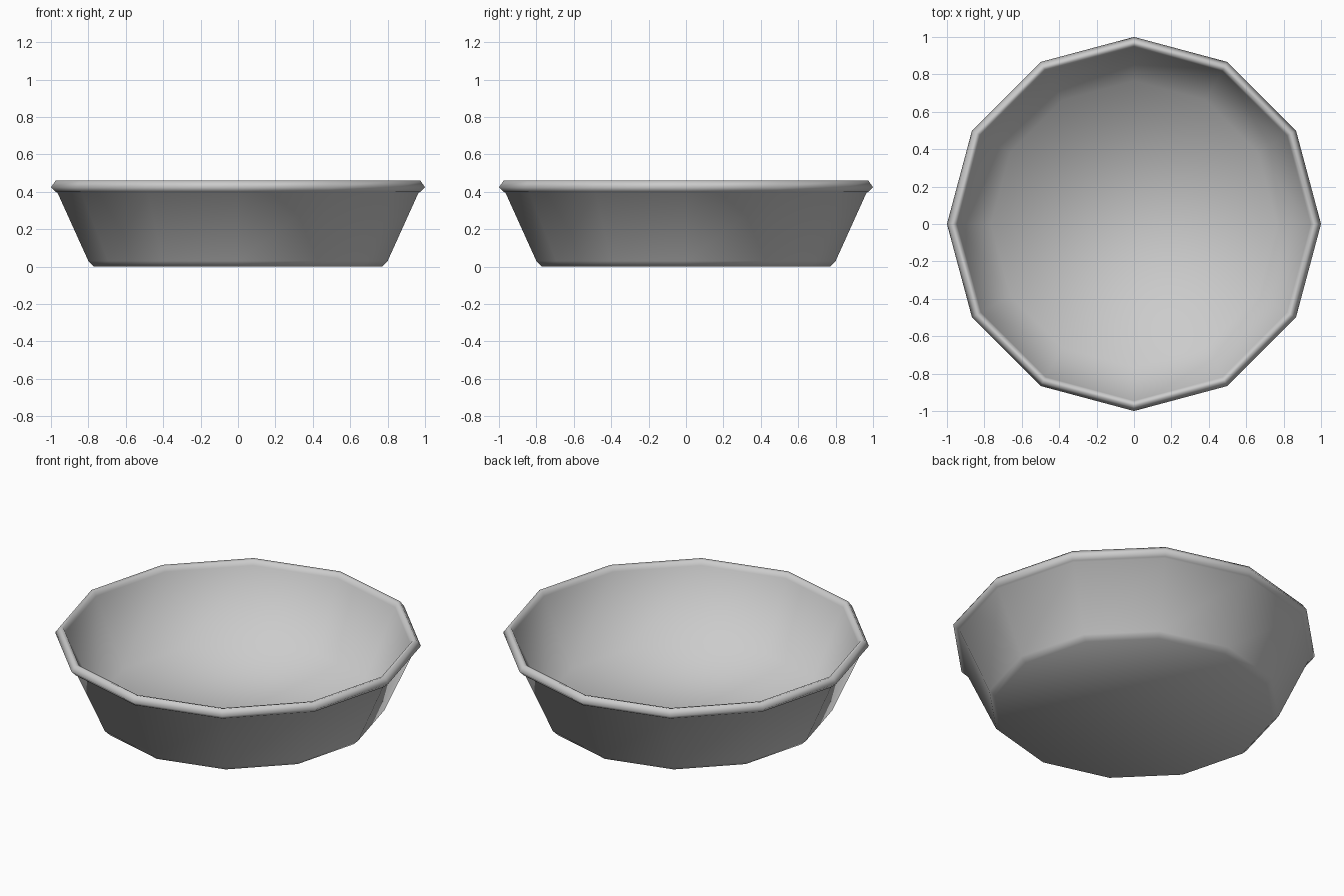
import bpy
import bmesh
import math

SIDES = 12

cube = bpy.data.objects.get("Cube")
if cube:
    bpy.data.objects.remove(cube, do_unlink=True)


def make_material(name, colour):
    mat = bpy.data.materials.new(name)
    mat.use_nodes = True
    mat.diffuse_color = colour
    mat.node_tree.nodes["Principled BSDF"].inputs["Base Color"].default_value = colour
    return mat


def lathe(name, profile, mat):
    """Spin a (radius, height) profile into a closed shell with capped ends."""
    bm = bmesh.new()
    rings = []
    for radius, height in profile:
        angles = [math.tau * i / SIDES for i in range(SIDES)]
        rings.append([bm.verts.new((radius * math.cos(a), radius * math.sin(a), height))
                      for a in angles])
    for low, high in zip(rings, rings[1:]):
        for i in range(SIDES):
            j = (i + 1) % SIDES
            bm.faces.new((low[i], low[j], high[j], high[i]))
    bm.faces.new(rings[0][::-1])
    bm.faces.new(rings[-1])
    bmesh.ops.recalc_face_normals(bm, faces=bm.faces)
    for face in bm.faces:
        face.smooth = True
    mesh = bpy.data.meshes.new(name)
    bm.to_mesh(mesh)
    bm.free()
    mesh.materials.append(mat)
    obj = bpy.data.objects.new(name, mesh)
    bpy.context.collection.objects.link(obj)
    return obj


grey = make_material("light grey", (0.6, 0.6, 0.6, 1))

# Underside, outer wall, rolled rim, inner wall, inner floor
bowl_profile = [
    (0.77, 0.0), (0.80, 0.03),
    (0.965, 0.395), (0.975, 0.4),
    (1.0, 0.425), (0.975, 0.46),
    (0.955, 0.455), (0.945, 0.43),
    (0.765, 0.04),
]
lathe("bowl", bowl_profile, grey)
